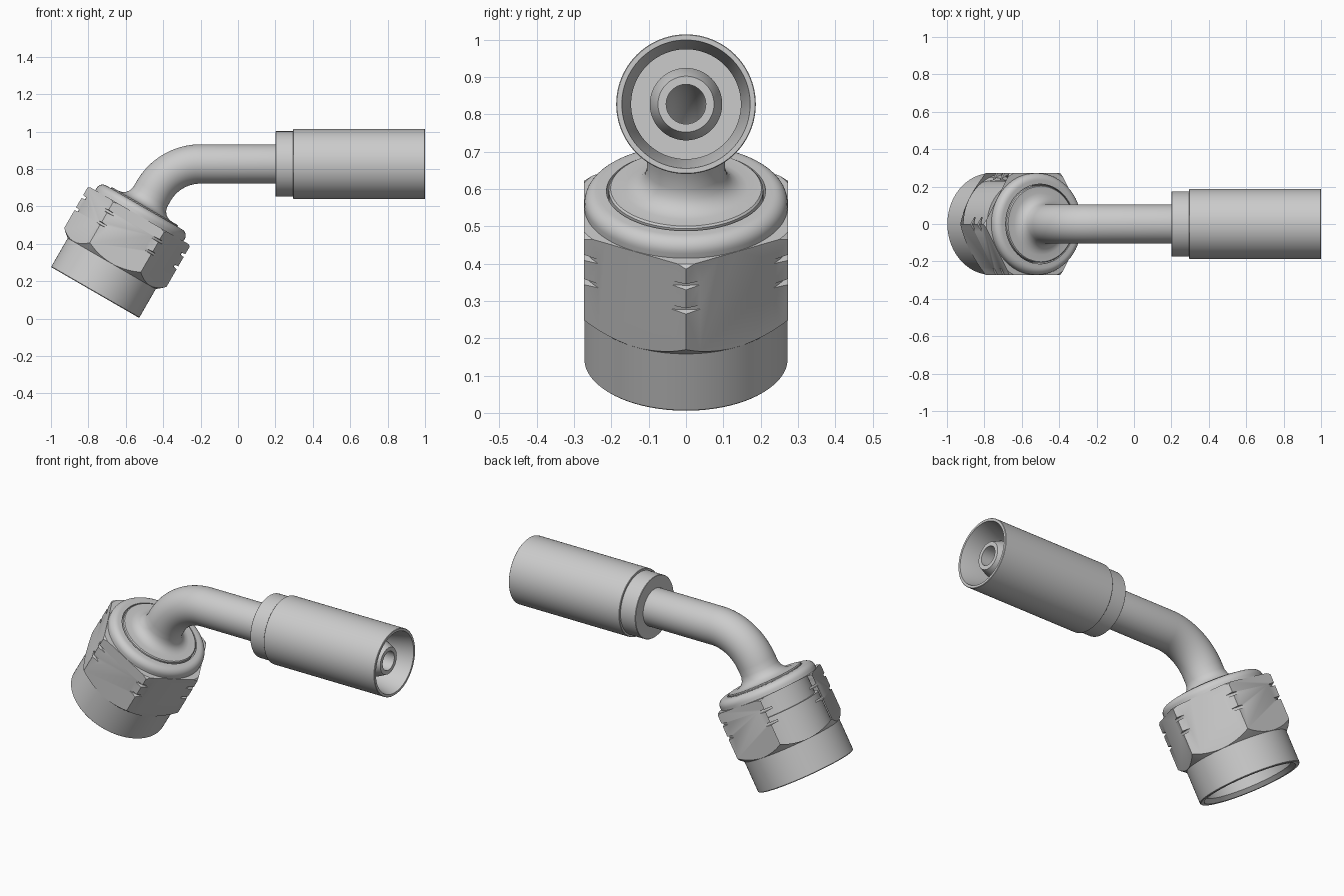
import bpy, bmesh
from math import sin, cos, pi, radians
from mathutils import Vector

if "Cube" in bpy.data.objects:
    bpy.data.objects.remove(bpy.data.objects["Cube"])

# Centre line: straight through the nut, 60 degree bend, straight to the hose end
R, BEND = 0.29, radians(60)
S1 = 0.626                      # bend start, measured from the nut mouth
S2 = S1 + R * BEND              # bend end (x = -0.2)
TUBE_Z = 0.827


def frame(s):
    """Point on the centre line and the in-plane normal at distance s."""
    if s >= S2:
        a, extra = 0.0, s - S2
    elif s > S1:
        a, extra = (S2 - s) / R, 0.0
    else:
        a, extra = BEND, s - S1
    p = Vector((-0.2 - R * sin(a), 0, TUBE_Z - R + R * cos(a)))
    return p + Vector((cos(a), 0, sin(a))) * extra, Vector((sin(a), 0, -cos(a)))


def sx(x):
    """Distance along the centre line for a given x on the hose side."""
    return S2 + 0.2 + x


def lathe(name, profile, segs=96):
    """Sweep a closed (s, radius) loop around the centre line."""
    bm = bmesh.new()
    rings = []
    for s, r in profile:
        p, n = frame(s)
        rings.append([bm.verts.new(p + r * (n * cos(2 * pi * k / segs)
                      + Vector((0, 1, 0)) * sin(2 * pi * k / segs)))
                      for k in range(segs)])
    for i in range(len(rings)):
        j = (i + 1) % len(rings)
        if profile[i][1] == 0 and profile[j][1] == 0:
            continue
        for k in range(segs):
            m = (k + 1) % segs
            bm.faces.new((rings[i][k], rings[i][m], rings[j][m], rings[j][k]))
    bmesh.ops.remove_doubles(bm, verts=bm.verts, dist=1e-5)
    bmesh.ops.recalc_face_normals(bm, faces=bm.faces)
    me = bpy.data.meshes.new(name)
    bm.to_mesh(me)
    bm.free()
    ob = bpy.data.objects.new(name, me)
    bpy.context.collection.objects.link(ob)
    return ob


def smooth(ob):
    bpy.ops.object.select_all(action='DESELECT')
    ob.select_set(True)
    bpy.context.view_layer.objects.active = ob
    bpy.ops.object.shade_smooth_by_angle(angle=radians(28))


# Nut: turned profile with corner grooves, rounded top rim and open bore
def groove(t):
    return [(t - 0.011, 0.33), (t - 0.006, 0.296), (t + 0.006, 0.296), (t + 0.011, 0.33)]


rim = [(0.488 + 0.037 * sin(a), 0.235 + 0.037 * cos(a))
       for a in [i * pi / 16 for i in range(9)]]
nut_profile = ([(0, 0.268), (0.004, 0.272), (0.178, 0.272), (0.2, 0.298), (0.23, 0.33)]
               + groove(0.335) + groove(0.41)
               + [(0.455, 0.33), (0.474, 0.303), (0.474, 0.272)] + rim
               + [(0.525, 0.213), (0.36, 0.213), (0.36, 0.232), (0.022, 0.232), (0, 0.25)])
nut = lathe("swivel_nut", nut_profile)

# Hexagon that trims the turned nut to flats
hexagon = lathe("hex_cutter", [(-0.1, 0), (-0.1, 0.3155), (0.6, 0.3155), (0.6, 0)], 6)
hexagon.hide_render = True
mod = nut.modifiers.new("hex", 'BOOLEAN')
mod.operation, mod.solver, mod.object = 'INTERSECT', 'EXACT', hexagon
bpy.context.view_layer.update()
trimmed = bpy.data.meshes.new_from_object(
    nut.evaluated_get(bpy.context.evaluated_depsgraph_get()))
nut.modifiers.clear()
nut.data = trimmed
bpy.data.objects.remove(hexagon)
smooth(nut)

# Bent tube: seat nose and shoulder in the nut, fillet, bend, hose nipple, through bore
bend = [S1 + (S2 - S1) * i / 20 for i in range(21)]
tube_profile = ([(0.14, 0.12), (0.26, 0.19), (0.28, 0.207), (0.528, 0.207), (0.533, 0.202),
                 (0.533, 0.165), (0.537, 0.145), (0.548, 0.126), (0.565, 0.112), (0.59, 0.105)]
                + [(s, 0.105) for s in bend]
                + [(sx(0.25), 0.105), (sx(0.3), 0.097), (sx(0.91), 0.097),
                   (sx(0.96), 0.075), (sx(0.96), 0.053)]
                + [(s, 0.053) for s in reversed(bend)]
                + [(0.2, 0.053), (0.14, 0.065)])
smooth(lathe("bent_tube", tube_profile))

# Crimp sleeve with a narrower collar and a flared mouth
smooth(lathe("crimp_sleeve", [
    (sx(0.2), 0.1), (sx(0.2), 0.173), (sx(0.202), 0.175), (sx(0.295), 0.175),
    (sx(0.295), 0.185), (sx(0.297), 0.187), (sx(0.998), 0.187), (sx(1.0), 0.185),
    (sx(1.0), 0.172), (sx(0.88), 0.147), (sx(0.35), 0.147), (sx(0.35), 0.09)]))
